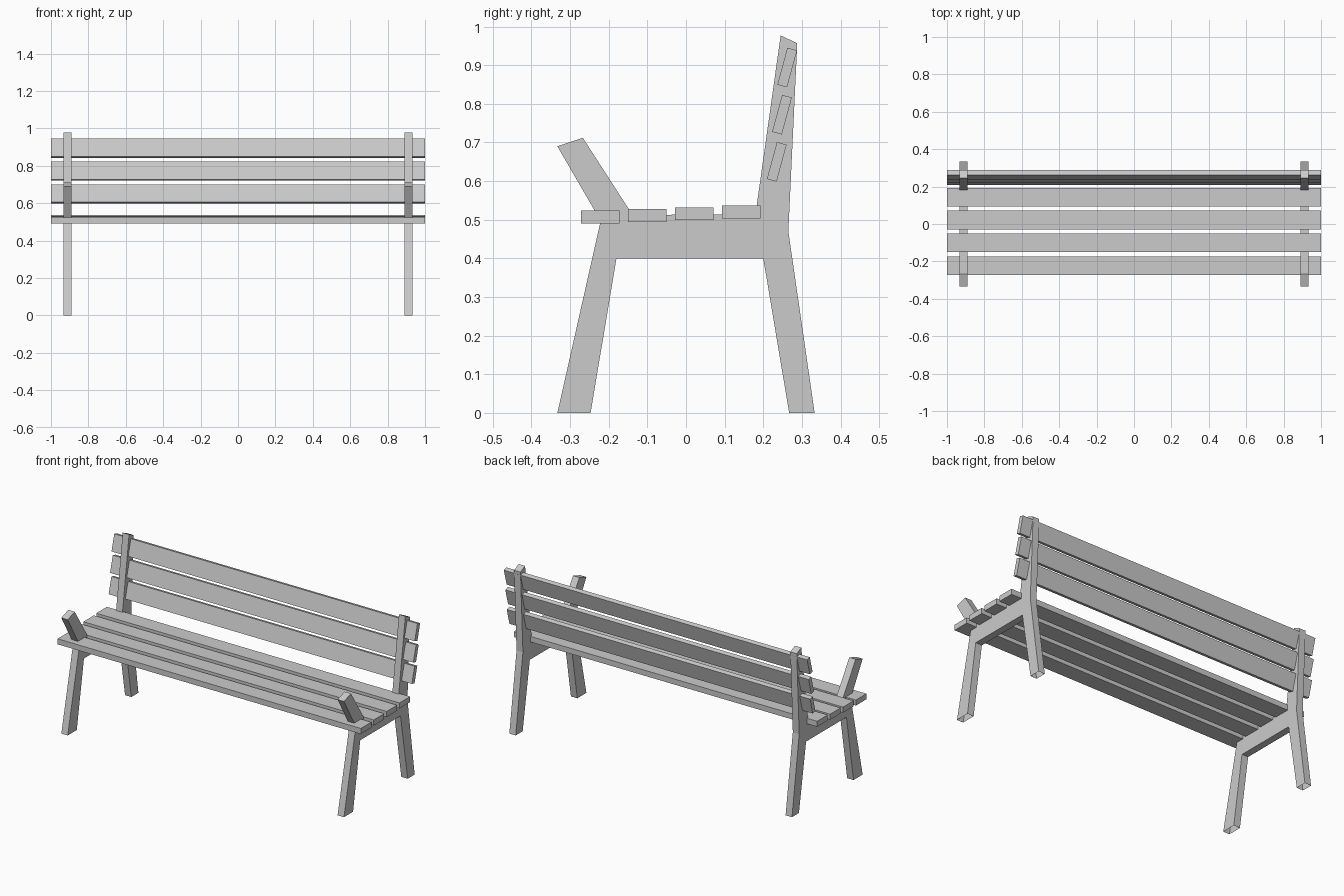
import bpy
import bmesh
from math import atan2
from mathutils import Matrix, Vector

cube = bpy.data.objects.get("Cube")
if cube:
    bpy.data.objects.remove(cube, do_unlink=True)

GREY = 0.6
grey = bpy.data.materials.new("plain_grey")
grey.use_nodes = True
grey.diffuse_color = (GREY, GREY, GREY, 1)
for node in grey.node_tree.nodes:
    if node.type == "BSDF_PRINCIPLED":
        node.inputs["Base Color"].default_value = (GREY, GREY, GREY, 1)


def finish(name, bm):
    """Turn a bmesh into a flat shaded grey object."""
    bmesh.ops.recalc_face_normals(bm, faces=bm.faces)
    mesh = bpy.data.meshes.new(name)
    bm.to_mesh(mesh)
    bm.free()
    mesh.materials.append(grey)
    obj = bpy.data.objects.new(name, mesh)
    bpy.context.collection.objects.link(obj)
    return obj


def slat(name, y, z, depth, height, tilt=0):
    """Full length plank, leaning back by tilt."""
    bm = bmesh.new()
    matrix = (Matrix.Translation((0, y, z)) @ Matrix.Rotation(-tilt, 4, "X")
              @ Matrix.Diagonal((2, depth, height, 1)))
    bmesh.ops.create_cube(bm, size=1, matrix=matrix)
    return finish(name, bm)


# Side outline (y, z): legs, seat rail, back post and arm stub
OUTLINE = [
    (-0.333, 0), (-0.247, 0), (-0.18, 0.40), (0.20, 0.40),
    (0.267, 0), (0.333, 0), (0.265, 0.47), (0.288, 0.957),
    (0.245, 0.977), (0.18, 0.515), (-0.138, 0.512),
    (-0.267, 0.712), (-0.333, 0.69), (-0.221, 0.497),
]


def side_frame(name, x, width):
    """Extruded side outline with open feet."""
    bm = bmesh.new()
    face = bm.faces.new([bm.verts.new((x - width / 2, y, z)) for y, z in OUTLINE])
    result = bmesh.ops.extrude_face_region(bm, geom=[face], use_keep_orig=True)
    moved = [v for v in result["geom"] if isinstance(v, bmesh.types.BMVert)]
    bmesh.ops.translate(bm, vec=Vector((width, 0, 0)), verts=moved)
    bmesh.ops.recalc_face_normals(bm, faces=bm.faces)
    feet = [f for f in bm.faces if all(v.co.z < 0.001 for v in f.verts)]
    bmesh.ops.delete(bm, geom=feet, context="FACES_ONLY")
    return finish(name, bm)


for side, sign in (("left", 1), ("right", -1)):
    side_frame(f"{side}_side_frame", sign * 0.911, 0.042)

# Seat slats rise slightly towards the back
for i in range(4):
    slat(f"seat_slat_{i + 1}", -0.222 + 0.1217 * i, 0.507 + 0.0043 * i, 0.099, 0.033)

# Back slats lean with the posts
lean = atan2(0.026, 0.096)
for i in range(3):
    slat(f"back_slat_{i + 1}", 0.235 + 0.0135 * i, 0.65 + 0.122 * i, 0.026, 0.099, lean)
